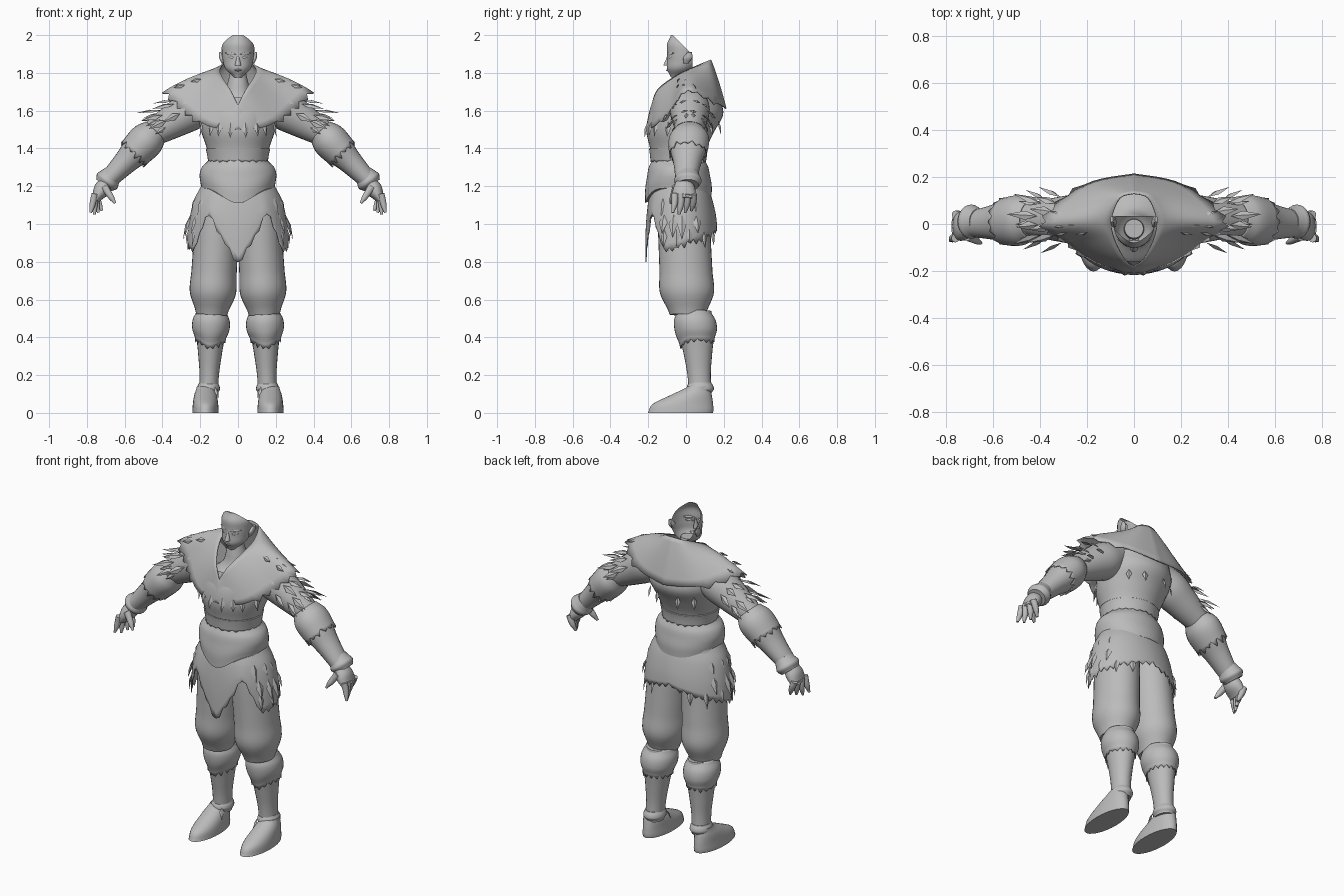
import bpy, bmesh, math, random
from mathutils import Vector

random.seed(4)
if bpy.data.objects.get("Cube"):
    bpy.data.objects.remove(bpy.data.objects["Cube"])

shade = (.5, .5, .5, 1)
grey = bpy.data.materials.new("plain grey")
grey.use_nodes = True
grey.diffuse_color = shade
grey.node_tree.nodes["Principled BSDF"].inputs["Base Color"].default_value = shade


def finish(name, bm, mirror=False, thick=0):
    bmesh.ops.recalc_face_normals(bm, faces=bm.faces)
    mesh = bpy.data.meshes.new(name)
    bm.to_mesh(mesh)
    bm.free()
    mesh.materials.append(grey)
    ob = bpy.data.objects.new(name, mesh)
    bpy.context.collection.objects.link(ob)
    bpy.ops.object.select_all(action='DESELECT')
    ob.select_set(True)
    bpy.context.view_layer.objects.active = ob
    bpy.ops.object.shade_smooth_by_angle(angle=math.radians(40))
    if mirror:
        ob.modifiers.new("Mirror", 'MIRROR')
    if thick:
        solid = ob.modifiers.new("Solidify", 'SOLIDIFY')
        solid.thickness = thick
        solid.offset = 0


def curve(points, fraction):
    """Smooth value at a fraction of the way through evenly spaced points."""
    pts = [Vector(p) for p in points]
    last = len(pts) - 1
    i = min(int(fraction * last), last - 1)
    t = fraction * last - i
    before, a, b, after = pts[max(i - 1, 0)], pts[i], pts[i + 1], pts[min(i + 2, last)]
    return a + t / 2 * (b - before + t * (2 * before - 5 * a + 4 * b - after
                                          + t * (3 * (a - b) + after - before)))


class Form:
    """A limb of elliptical sections, evenly spaced from start to end."""

    def __init__(self, start, end, widths, depths=1, leans=None):
        self.start, self.end = Vector(start), Vector(end)
        along = self.end - self.start
        self.axis = Vector((along.x, 0, along.z)).normalized()
        self.side = Vector((-self.axis.z, 0, self.axis.x))
        if not isinstance(depths, list):
            depths = [w * depths for w in widths]
        self.sections = list(zip(widths, depths, leans or [0] * len(widths)))

    def centre(self, fraction):
        lean = curve(self.sections, fraction).z
        return self.start.lerp(self.end, fraction) + Vector((0, lean, 0))

    def point(self, fraction, angle, swell=0):
        """Angle zero faces the front, pi the back."""
        width, depth, lean = curve(self.sections, fraction)
        front = Vector((0, -math.cos(angle) * (depth + swell), 0))
        return self.centre(fraction) + front + self.side * math.sin(angle) * (width + swell)

    def mesh(self, sides=24, lo=0, hi=1, swell=0, hem=None, jag=0, cap=True):
        bm = bmesh.new()
        steps = 4 * len(self.sections)
        rows = []
        for i in range(steps + 1):
            f = i / steps
            row = []
            for j in range(sides):
                angle = math.tau * j / sides
                co = self.point(lo + (hi - lo) * f, angle, swell)
                if hem:
                    co += self.axis * hem(min(angle, math.tau - angle)) * f * f
                if i == steps:
                    co += self.axis * jag * (j % 2 + random.uniform(-.4, .4))
                row.append(bm.verts.new(co))
            rows.append(row)
        for a, b in zip(rows, rows[1:]):
            for j in range(sides):
                bm.faces.new((a[j - 1], a[j], b[j], b[j - 1]))
        if cap:
            bm.faces.new(rows[0])
            bm.faces.new(rows[-1])
        return bm

    def solid(self, name, mirror=True, **options):
        finish(name, self.mesh(**options), mirror)
        return self

    def cloth(self, name, mirror=True, **options):
        finish(name, self.mesh(cap=False, **options), mirror, thick=.006)
        return self

    def tufts(self, name, places, first, last, count, length, flare):
        """Rows of pointed ridged leaves, set round the form on both halves."""
        bm = bmesh.new()
        for place in places:
            for i in range(count):
                angle = first + (last - first) * (i + random.uniform(-.2, .2)) / (count - 1)
                base = self.point(place, angle)
                out = (base - self.centre(place)).normalized()
                tip = base + (self.axis + out * flare) * length * random.uniform(.8, 1.2)
                across = self.axis.cross(out).normalized() * length / 5
                mid = base.lerp(tip, .4)
                ridge = bm.verts.new(mid + out * length / 10)
                rim = [bm.verts.new(c) for c in (base, mid + across, tip, mid - across)]
                for j in range(4):
                    bm.faces.new((rim[j - 1], rim[j], ridge))
                bm.faces.new(rim)
        finish(name, bm, mirror=True)


def toward_front(angle):
    return max(0, math.cos(angle))


# Head: a face shell, sliced open at the back
bm = Form((0, 0, 2), (0, 0, 1.775), [.05, .083, .086, .08, .066, .022],
          [.06, .1, .1, .09, .07, .03], [-.02, 0, 0, -.01, -.03, -.05]).mesh(sides=32)
for spot, normal in (((0, -.07, 2), (0, 1, 1)), ((0, .035, 2), (0, 1, 0))):
    bmesh.ops.bisect_plane(bm, geom=bm.verts[:] + bm.edges[:] + bm.faces[:],
                           plane_co=spot, plane_no=normal, clear_outer=True)
finish("face", bm)
taper = [.002, .008, .002]
Form((0, -.09, 1.9), (0, -.1, 1.84), [.006, .01, .016], 1.2).solid("nose", mirror=False)
Form((-.03, -.085, 1.815), (.03, -.085, 1.815), taper, 2.5).solid("lips", mirror=False)
Form((.01, -.1, 1.9), (.07, -.065, 1.905), taper).solid("brows")
Form((.02, -.095, 1.88), (.055, -.075, 1.885), taper).solid("eyes")
Form((.095, .02, 1.91), (.08, 0, 1.85), [.006, .012, .006], 2).solid("ears")
Form((0, -.02, 1.82), (0, -.01, 1.6), [.04, .055, .08, .16]).solid("neck", mirror=False)

# Tunic
tunic = Form((0, 0, 1.67), (0, 0, 1.31), [.2, .212, .195, .165, .15],
             [.17, .197, .18, .15, .14], [.01, 0, -.03, -.04, -.04])
tunic.solid("tunic", mirror=False, sides=40, cap=False)
tunic.cloth("tunic_hem", mirror=False, sides=48, lo=.75, hi=.92, swell=.003, jag=.01)
tunic.tufts("chest_tufts", (.36,), .15, 1.1, 4, .09, .2)
tunic.tufts("back_tufts", (.35,), 2.3, 2.8, 2, .08, .2)

# Mantle: half a surface from collar to ragged rim, mirrored
collar = [(0, -.18, 1.63), (.04, -.15, 1.71), (.085, -.06, 1.78),
          (.095, .02, 1.82), (.06, .11, 1.86), (0, .13, 1.87)]
rim = [(0, -.21, 1.5), (.16, -.165, 1.52), (.28, -.08, 1.61),
       (.375, .01, 1.71), (.21, .165, 1.64), (0, .212, 1.61)]
bm = bmesh.new()
columns, rows = 30, 8
grid = []
for j in range(columns + 1):
    top, low = curve(collar, j / columns), curve(rim, j / columns)
    ragged = .1 if j % 2 and 8 < j < 24 else 0
    strip = []
    for i in range(rows + 1):
        f = i / rows
        bulge = Vector((0, 0, .06 * f * (1 - f)))
        strip.append(bm.verts.new(top.lerp(low, f + ragged * (i == rows)) + bulge))
    grid.append(strip)
for a, b in zip(grid, grid[1:]):
    for i in range(rows):
        bm.faces.new((a[i], a[i + 1], b[i + 1], b[i]))
finish("mantle", bm, mirror=True, thick=.006)
ridge = Form((.19, 0, 1.75), (.36, 0, 1.69), [.02, .02], [.08, .07])
ridge.tufts("mantle_tufts", (0, .5), 1.1, 2, 3, .07, .25)

# Arms
sleeve = Form((.15, .02, 1.66), (.5, .02, 1.45), [.09, .106, .094, .077, .06]).solid("sleeves")
sleeve.tufts("sleeve_tufts", (.42, .62), .2, 2.9, 6, .1, .45)
sleeve.tufts("sleeve_fringe", (.68,), 0, math.pi, 6, .07, .2)
forearm = Form((.42, .02, 1.51), (.7, 0, 1.22), [.055, .085, .083, .067, .056, .048], 1.15)
forearm.solid("forearms")
forearm.cloth("elbow_guards", sides=28, lo=.06, hi=.44, swell=.005, jag=.025)
Form((.66, .01, 1.27), (.71, .01, 1.205), [.05, .058, .066, .052], 1.1).solid("wrist_cuffs")

# Hands
Form((.69, -.01, 1.23), (.755, -.01, 1.13), [.038, .043, .024], [.042, .06, .06]).solid("palms")
for i, finger in enumerate(("index", "middle", "ring", "little")):
    y = .033 * i - .06
    Form((.758, y, 1.16), (.78 - .02 * i, y - .01, 1.05 + .01 * abs(i - 1)),
         [.018, .018, .015, .007], leans=[0, .004, .004, 0]).solid(finger + "_fingers", sides=10)
Form((.71, -.05, 1.2), (.65, -.08, 1.11), [.022, .019, .016, .007]).solid("thumbs", sides=10)

# Belt and ragged skirt
Form((0, -.04, 1.34), (0, -.04, 1.19), [.155, .19, .203, .2, .193],
     [.14, .158, .167, .176, .176]).solid(
    "belt", mirror=False, sides=48,
    hem=lambda a: .08 * toward_front(a) ** 6 + .04 * toward_front(math.pi - a))
skirt = Form((0, -.035, 1.23), (0, -.025, .93), [.18, .23, .255, .265], [.14, .166, .182, .187])
skirt.cloth("skirt", mirror=False, sides=72, jag=.02,
            hem=lambda a: min(abs(a - .62) * .45 - .14, .13 - .06 * a))
skirt.tufts("skirt_tufts", (.25, .6), 1, 2, 4, .12, .3)
skirt.tufts("skirt_fringe", (.85,), 1, 2.7, 5, .09, .15)

# Legs
Form((.1, -.02, 1.2), (.14, .01, .52), [.09, .112, .118, .119, .12, .122, .082],
     1.17).solid("trousers", sides=32)
Form((.14, .05, .54), (.156, .075, .1), [.07, .077, .064, .052, .05], 1.2).solid("shins")
Form((.14, .04, .54), (.146, .06, .39), [.075, .095, .095, .078], 1.13).cloth(
    "knee_cuffs", sides=32, jag=.018, hem=lambda a: .04 * toward_front(a) ** 4)
ankle = Form((.156, .075, .16), (.156, .075, .105), [.05, .058, .06, .05], 1.2).solid("ankle_cuffs")
ankle.tufts("ankle_tufts", (.4,), -.8, .8, 3, .065, .5)
Form((.172, .07, .14), (.172, -.03, 0), [.046, .06, .067, .07], [.06, .11, .16, .172],
     [0, -.01, -.02, 0]).solid("shoes", sides=28)
